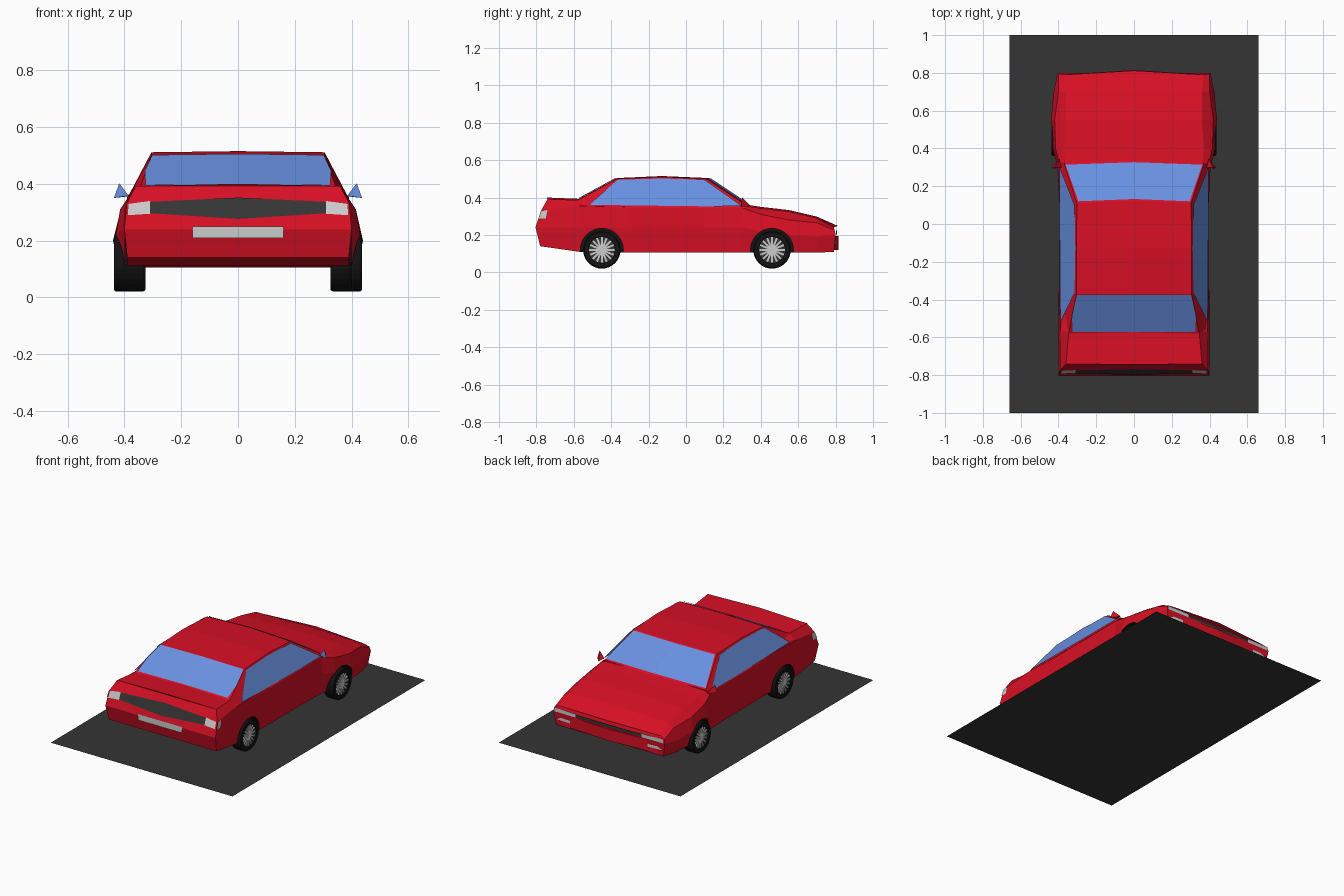
import bpy, bmesh, math
from mathutils import Vector, Matrix

if "Cube" in bpy.data.objects:
    bpy.data.objects.remove(bpy.data.objects["Cube"])


def mat(name, rgb):
    m = bpy.data.materials.new(name)
    m.diffuse_color = (*rgb, 1)
    m.use_nodes = True
    m.node_tree.nodes["Principled BSDF"].inputs["Base Color"].default_value = m.diffuse_color
    return m


RED = mat("red_paint", (0.68, 0.005, 0.018))
BLUE = mat("blue_glass", (0.14, 0.28, 0.75))
DARK = mat("dark_trim", (0.035, 0.035, 0.035))
BLACK = mat("black_rubber", (0.006, 0.006, 0.006))
PALE = mat("pale_lamp", (0.6, 0.6, 0.6))


def finish(name, bm, material=None, recalc=True):
    if recalc:
        bmesh.ops.recalc_face_normals(bm, faces=bm.faces)
    me = bpy.data.meshes.new(name)
    bm.to_mesh(me)
    bm.free()
    ob = bpy.data.objects.new(name, me)
    bpy.context.collection.objects.link(ob)
    if material:
        me.materials.append(material)
    return ob


def loft(name, stations, material):
    """Symmetric skin through half sections; the last point of each is on the centre line."""
    bm = bmesh.new()
    rings = []
    for half in stations:
        ring = half + [(-x, y, z) for x, y, z in reversed(half[:-1])]
        rings.append([bm.verts.new(p) for p in ring])
    n = len(rings[0])
    for a, b in zip(rings, rings[1:]):
        for i in range(n):
            j = (i + 1) % n
            bm.faces.new((a[i], a[j], b[j], b[i]))
    for r in (rings[0], rings[-1]):
        for i in range(n // 2 - 1):
            bm.faces.new((r[i], r[i + 1], r[n - 2 - i], r[n - 1 - i]))
        k = n // 2
        bm.faces.new((r[k - 1], r[k], r[k + 1]))
    return finish(name, bm, material)


def panel(name, pts, out, material=None, lift=0.004):
    """Flat panel on the +x side, lifted outward, plus its mirrored twin."""
    pts = [Vector(p) for p in pts]
    nor = (pts[1] - pts[0]).cross(pts[2] - pts[0]).normalized()
    if nor.dot(Vector(out)) < 0:
        pts.reverse()
        nor = -nor
    bm = bmesh.new()
    pts = [p + nor * lift for p in pts]
    bm.faces.new([bm.verts.new(p) for p in pts])
    bm.faces.new([bm.verts.new((-p.x, p.y, p.z)) for p in reversed(pts)])
    return finish(name, bm, material, recalc=False)


def cylinder(bm, r, depth, loc, seg=32):
    m = Matrix.Translation(loc) @ Matrix.Rotation(math.pi / 2, 4, 'Y')
    bmesh.ops.create_cone(bm, cap_ends=True, segments=seg, radius1=r, radius2=r,
                          depth=depth, matrix=m)


# Ground slab
bm = bmesh.new()
bmesh.ops.create_grid(bm, x_segments=1, y_segments=1, size=1, matrix=Matrix.Diagonal((0.66, 1, 1, 1)))
finish("ground", bm, DARK, recalc=False)

# Lower body: y, bottom z/width, waist width/z, shoulder width/z, deck width/z
rows = [
    (-0.80, .14, .39, .40, .24, .392, .33, .36, .392),
    (-0.57, .11, .39, .40, .24, .39, .355, .345, .385),
    (-0.30, .105, .385, .395, .24, .39, .35, .345, .36),
    (0.10, .105, .385, .395, .24, .39, .345, .35, .35),
    (0.30, .105, .39, .405, .24, .392, .345, .36, .358),
    (0.40, .105, .41, .43, .22, .415, .31, .37, .342),
    (0.55, .105, .42, .44, .20, .42, .28, .36, .325),
    (0.70, .105, .41, .425, .19, .40, .265, .36, .29),
    (0.80, .11, .39, .405, .20, .40, .225, .37, .24),
]
tilt = {-0.80: (.02, -.005, .025, .06, .055), 0.80: (-.01, 0, -.005, -.01, .012)}
sections = []
for y, zb, wb, wm, zm, ws, zs, wd, zd in rows:
    t = tilt.get(y, (0,) * 5)
    half = [(wb, zb), (wm, zm), (ws, zs), (wd, zd), (0, zd + .008)]
    sections.append([(x, y + d, z) for (x, z), d in zip(half, t)])
body = loft("body", sections, RED)

# Wheel arches cut from the body
AXLES = (("rear", -0.45, 0.40), ("front", 0.46, 0.437))
bm = bmesh.new()
for _, y, _ in AXLES:
    for s in (-1, 1):
        cylinder(bm, 0.115, 0.2, (s * 0.43, y, 0.12))
cutter = finish("arch_cutter", bm, BLACK)
cutter.hide_render = True
mod = body.modifiers.new("arches", 'BOOLEAN')
mod.operation = 'DIFFERENCE'
mod.solver = 'EXACT'
mod.material_mode = 'TRANSFER'
mod.object = cutter
bpy.context.view_layer.objects.active = body
bpy.ops.object.modifier_apply(modifier=mod.name)
bpy.data.objects.remove(cutter)

# Cabin: y, belt width, roof edge width/z
cabin = [(-0.58, .388, .345, .385), (-0.37, .392, .305, .50), (-0.13, .392, .305, .511),
         (0.11, .392, .302, .50), (0.32, .392, .37, .36)]
loft("cabin", [[(wb, y, .345), (w, y, z), (0, y + (.015 if y > .1 else 0), z + .004)]
               for y, wb, w, z in cabin], RED)

# Windows
panel("windscreen", [(0, .13, .499), (.294, .118, .495), (.362, .312, .366), (0, .325, .37)],
      (0, 1, 1), BLUE)
panel("rear_window", [(0, -.374, .502), (.302, -.374, .498), (.328, -.48, .441),
                      (.325, -.57, .391), (0, -.57, .395)], (0, -1, 1), BLUE)


def side_x(z):
    return .392 - (z - .345) * .087 / .155


panel("side_window", [(side_x(z), y, z) for y, z in
                      ((-.365, .492), (-.13, .499), (.10, .492), (.30, .351), (.10, .35), (-.52, .358))],
      (1, 0, 0), BLUE, 0.006)


# Rear panel, lamps and plate on the sloping tail
def tail(x, z):
    return (x, -.805 + (z - .24) * .4 - .004, z)


panel("rear_trim", [tail(0, .275), tail(.31, .295), tail(.31, .335), tail(0, .35)], (0, -1, 0), DARK)
panel("tail_lamp", [tail(.31, .293), tail(.388, .288), tail(.385, .328), tail(.31, .338)],
      (0, -1, 0), PALE)
panel("tail_lamp_side", [(.397, -.788, .288), (.395, -.75, .288), (.391, -.74, .336), (.393, -.772, .328)],
      (1, 0, 0), PALE)
panel("rear_plate", [(0, -.806, .21), (.16, -.806, .21), (.16, -.806, .25), (0, -.806, .25)], (0, -1, 0))

# Bowed front bumper
bm = bmesh.new()
outline = [(-.395, .74), (.395, .74), (.395, .79), (0, .815), (-.395, .79)]
face = bm.faces.new([bm.verts.new((x, y, .12)) for x, y in outline])
top = bmesh.ops.extrude_face_region(bm, geom=[face])["geom"]
bmesh.ops.translate(bm, vec=(0, 0, .075), verts=[v for v in top if isinstance(v, bmesh.types.BMVert)])
finish("front_bumper", bm, RED)

# Front lamps and grille
def strip(name, x0, x1, z0, z1, y0, y1, material):
    panel(name, [(x0, y0, z0), (x1, y1, z0), (x1, y1, z1), (x0, y0, z1)], (0, 1, 0), material)


strip("front_grille", 0, .24, .203, .222, .802, .800, DARK)
strip("headlamp", .24, .395, .202, .226, .800, .798, PALE)
strip("front_marker", .28, .39, .15, .168, .797, .790, PALE)

# Door mirrors
bm = bmesh.new()
glass = [(.385, .30, .358), (.437, .295, .35), (.418, .30, .402)]
for s in (1, -1):
    base = [bm.verts.new((s * x, y, z)) for x, y, z in glass]
    tip = bm.verts.new((s * .395, .345, .355))
    bm.faces.new(base)
    for i in range(3):
        bm.faces.new((base[i], base[(i + 1) % 3], tip))
finish("door_mirrors", bm, RED)
panel("mirror_glass", glass, (0, -1, 0), BLUE, 0.002)

# Wheels: lathed tyre, dark disc and grey spokes
TYRE = [(.07, -.037), (.094, -.037), (.10, -.028), (.10, .028), (.094, .037), (.07, .037)]
for label, y, outer in AXLES:
    for side, s in (("right", 1), ("left", -1)):
        c = Vector((s * (outer - .037), y, .12))
        bm = bmesh.new()
        vs = [bm.verts.new(c + Vector((x, 0, r))) for r, x in TYRE]
        es = [bm.edges.new((vs[i], vs[(i + 1) % 6])) for i in range(6)]
        bmesh.ops.spin(bm, geom=vs + es, cent=c, axis=(1, 0, 0), angle=2 * math.pi,
                       steps=32, use_merge=True)
        bmesh.ops.remove_doubles(bm, verts=bm.verts, dist=1e-5)
        finish(f"{label}_{side}_tyre", bm, BLACK)
        bm = bmesh.new()
        cylinder(bm, .0705, .05, c)
        finish(f"{label}_{side}_wheel_disc", bm, DARK)
        bm = bmesh.new()
        hub = c + Vector((s * .027, 0, 0))
        cylinder(bm, .016, .014, hub, 16)
        for k in range(16):
            m = (Matrix.Translation(hub) @ Matrix.Rotation(k * math.pi / 8, 4, 'X')
                 @ Matrix.Translation((0, 0, .039)) @ Matrix.Diagonal((.01, .010, .058, 1)))
            bmesh.ops.create_cube(bm, size=1, matrix=m)
        finish(f"{label}_{side}_spokes", bm)
